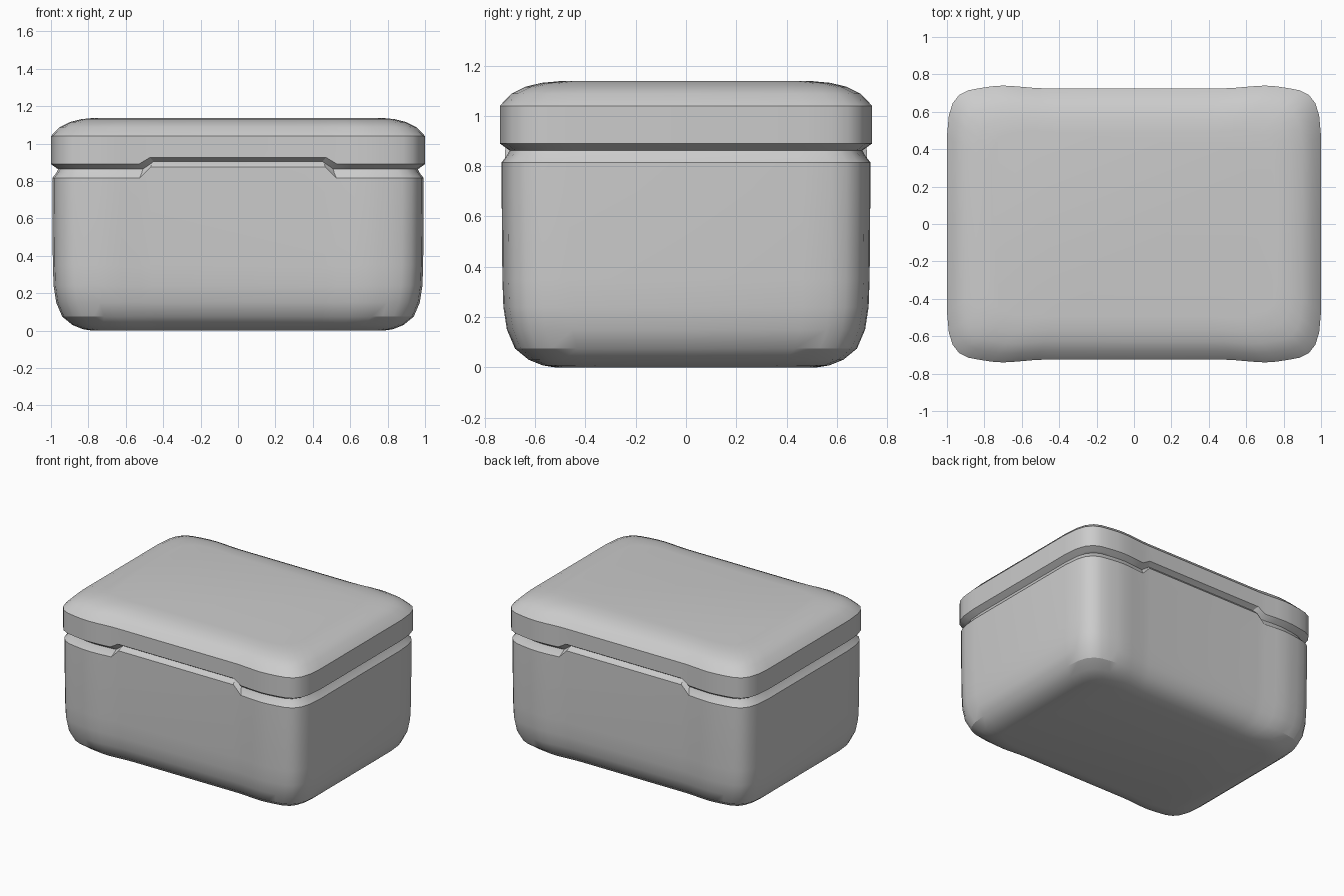
import bpy, bmesh, math

if "Cube" in bpy.data.objects:
    bpy.data.objects.remove(bpy.data.objects["Cube"])

grey = bpy.data.materials.new("plain grey")
grey.diffuse_color = (0.6, 0.6, 0.6, 1)
grey.use_nodes = True
grey.node_tree.nodes["Principled BSDF"].inputs["Base Color"].default_value = grey.diffuse_color

# Quarter of the plan outline, from the right side round to the front middle;
# the long sides swell slightly near the corners.
QUARTER = [(1.0, 0.0), (1.0, 0.47), (0.99, 0.58), (0.97, 0.645), (0.935, 0.69),
           (0.885, 0.715), (0.82, 0.727), (0.76, 0.736), (0.70, 0.74),
           (0.63, 0.736), (0.53, 0.727), (0.47, 0.725), (0.0, 0.725)]
q2 = [(-x, y) for x, y in reversed(QUARTER[:-1])]
half = QUARTER + q2
OUTLINE = half + [(-x, -y) for x, y in half[1:-1]]


def shell(name, profile):
    """Loft the outline through (height, inset, seam lift) rows and cap it."""
    bm = bmesh.new()
    rings = []
    for z, inset, lift in profile:
        ring = []
        for x, y in OUTLINE:
            raised = lift if abs(x) < 0.5 and abs(y) > 0.5 else 0
            ring.append(bm.verts.new((x * (1 - inset),
                                      y * (1 - inset / 0.74), z + raised)))
        rings.append(ring)
    n = len(OUTLINE)
    for a, b in zip(rings, rings[1:]):
        for i in range(n):
            j = (i + 1) % n
            bm.faces.new((a[i], a[j], b[j], b[i]))
    bm.faces.new(rings[0][::-1])
    bm.faces.new(rings[-1])
    bmesh.ops.recalc_face_normals(bm, faces=bm.faces[:])
    mesh = bpy.data.meshes.new(name)
    bm.to_mesh(mesh)
    bm.free()
    mesh.materials.append(grey)
    obj = bpy.data.objects.new(name, mesh)
    bpy.context.collection.objects.link(obj)
    bpy.ops.object.select_all(action='DESELECT')
    obj.select_set(True)
    bpy.context.view_layer.objects.active = obj
    bpy.ops.object.shade_smooth_by_angle(angle=math.radians(28))
    return obj


# Box body: rounded base, near-vertical walls, bevelled rim, recessed seam
shell("box_body", [
    (0.0, 0.22, 0), (0.008, 0.17, 0), (0.03, 0.115, 0), (0.075, 0.06, 0),
    (0.15, 0.028, 0), (0.24, 0.014, 0), (0.35, 0.01, 0), (0.70, 0.007, 0),
    (0.815, 0.007, 0.06), (0.845, 0.03, 0.055), (0.865, 0.04, 0.04)])

# Lid: recessed seam, upright edge, broad bevel up to a flat top
shell("lid", [
    (0.862, 0.04, 0.04), (0.87, 0.028, 0.04), (0.89, 0.0, 0.036),
    (1.04, 0.0, 0), (1.088, 0.046, 0), (1.115, 0.10, 0),
    (1.131, 0.165, 0), (1.138, 0.24, 0)])
